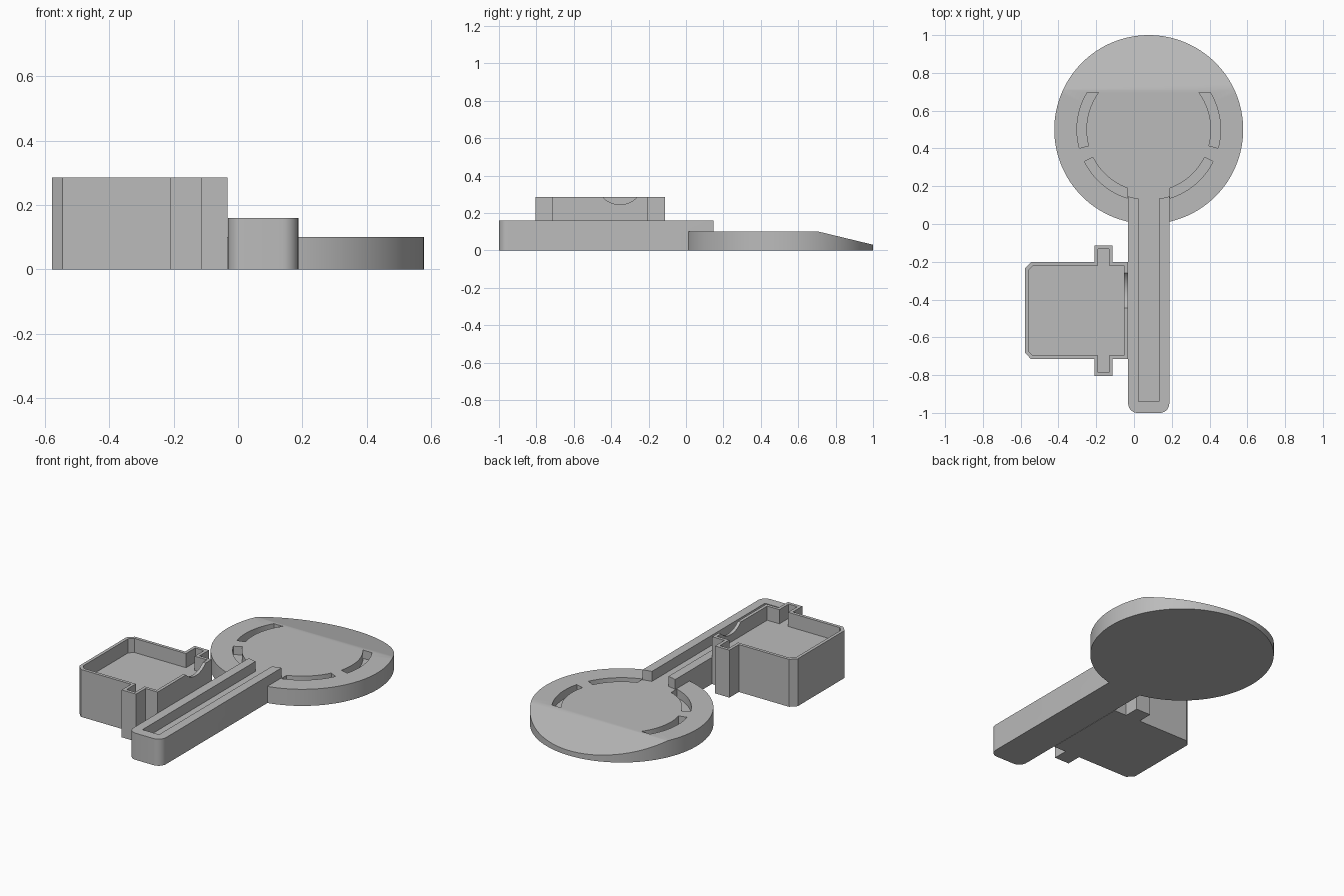
import bpy, bmesh
from math import cos, sin, pi, radians, asin, sqrt

if "Cube" in bpy.data.objects:
    bpy.data.objects.remove(bpy.data.objects["Cube"])

grey = bpy.data.materials.new("light_grey_plastic")
grey.use_nodes = True
grey.diffuse_color = (0.5, 0.5, 0.5, 1)
grey.node_tree.nodes["Principled BSDF"].inputs["Base Color"].default_value = grey.diffuse_color

CX, CY = 0.078, 0.5          # disc centre
HALF = 0.109                 # half width of the handle
TOP = 0.1                    # disc thickness


def prism(name, outline, low, high, axis="z"):
    """Extrude a closed outline along z, or a (y, z) outline along x."""
    bm = bmesh.new()
    place = (lambda a, b, h: (a, b, h)) if axis == "z" else (lambda a, b, h: (h, a, b))
    bottom = [bm.verts.new(place(a, b, low)) for a, b in outline]
    top = [bm.verts.new(place(a, b, high)) for a, b in outline]
    bm.faces.new(bottom)
    bm.faces.new(top)
    n = len(outline)
    for i in range(n):
        j = (i + 1) % n
        bm.faces.new((bottom[i], bottom[j], top[j], top[i]))
    bmesh.ops.recalc_face_normals(bm, faces=bm.faces)
    mesh = bpy.data.meshes.new(name)
    bm.to_mesh(mesh)
    bm.free()
    mesh.materials.append(grey)
    obj = bpy.data.objects.new(name, mesh)
    bpy.context.collection.objects.link(obj)
    return obj


def combine(obj, other, operation="DIFFERENCE"):
    """Apply a boolean and discard the helper."""
    bpy.context.view_layer.objects.active = obj
    mod = obj.modifiers.new("bool", "BOOLEAN")
    mod.operation, mod.solver, mod.object = operation, "EXACT", other
    bpy.ops.object.modifier_apply(modifier=mod.name)
    bpy.data.objects.remove(other)


def arc(x, y, r, start, end, steps):
    return [(x + r * cos(start + (end - start) * i / steps),
             y + r * sin(start + (end - start) * i / steps)) for i in range(steps + 1)]


def rect(x0, x1, y0, y1):
    return [(x0, y0), (x1, y0), (x1, y1), (x0, y1)]


def finish(obj):
    bpy.ops.object.select_all(action="DESELECT")
    obj.select_set(True)
    bpy.context.view_layer.objects.active = obj
    bpy.ops.object.shade_smooth_by_angle(angle=radians(25))


# Disc with a thinned far edge
paddle = prism("paddle_and_handle", arc(CX, CY, 0.5, 0, 2 * pi, 128)[:-1], 0, TOP)
combine(paddle, prism("slope_cutter", [(0.71, TOP), (1.1, 0.006), (1.1, 0.3), (0.71, 0.3)],
                      -1, 1, axis="x"))

# Curved slots, mirrored about the disc centre line
R_IN, R_OUT = 0.33, 0.38
for side in (1, -1):
    flat = 0.195             # upper slots end on a straight line
    upper = (arc(0, 0, R_OUT, radians(-15), asin(flat / R_OUT), 20)
             + arc(0, 0, R_IN, asin(flat / R_IN), radians(-15), 20))
    near = HALF + 0.004      # lower slots stop beside the handle
    lower = (arc(0, 0, R_OUT, asin(-sqrt(R_OUT**2 - near**2) / R_OUT), radians(-26.5), 20)
             + arc(0, 0, R_IN, radians(-26.5), asin(-sqrt(R_IN**2 - near**2) / R_IN), 20))
    for outline in (upper, lower):
        slot = [(CX + side * x, CY + y) for x, y in outline]
        combine(paddle, prism("slot_cutter", slot, 0.05, 0.2))

# Handle with rounded front corners, its far end following the slot ring
R = 0.05
reach = asin(HALF / 0.37)
outline = (arc(CX - HALF + R, -1 + R, R, pi, 1.5 * pi, 8)
           + arc(CX + HALF - R, -1 + R, R, 1.5 * pi, 2 * pi, 8)
           + arc(CX, CY, 0.37, -pi / 2 + reach, -pi / 2 - reach, 10))
combine(paddle, prism("handle", outline, 0, 0.16), "UNION")
combine(paddle, prism("channel_cutter", rect(CX - 0.055, CX + 0.055, -0.94, 0.3), TOP, 0.3))
finish(paddle)


# Box with side tabs and chamfered left corners
def box_outline(inset):
    x0, x1 = -0.578 + inset, -0.033 - inset
    t0, t1 = -0.21 + inset, -0.114 - inset
    mid, half, tab, c = -0.459, 0.257 - inset, 0.346 - inset, 0.034 - inset * 0.5
    lower = [(x0, -half + c), (x0 + c, -half), (t0, -half), (t0, -tab),
             (t1, -tab), (t1, -half), (x1, -half)]
    upper = [(x, -y) for x, y in reversed(lower)]
    return [(x, mid + y) for x, y in lower + upper]


box = prism("side_box", box_outline(0), 0, 0.285)
combine(box, prism("pocket_cutter", box_outline(0.019), 0.2, 0.4))
# Round notch in the wall facing the handle
combine(box, prism("notch_cutter", arc(-0.353, 0.372, 0.127, 0, 2 * pi, 64)[:-1],
                   -0.08, 0.0, axis="x"))
finish(box)
